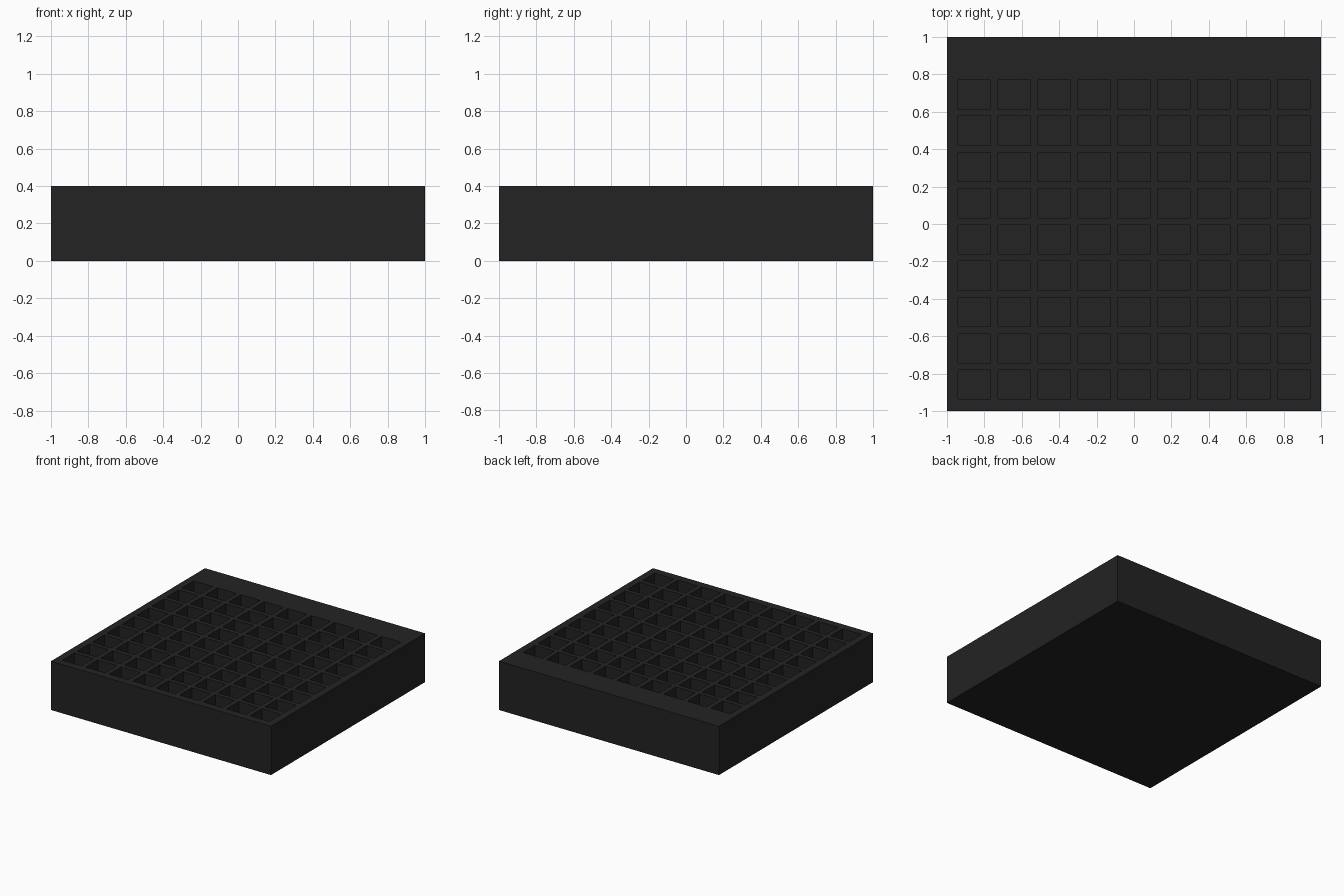
import bpy
import bmesh

if "Cube" in bpy.data.objects:
    bpy.data.objects.remove(bpy.data.objects["Cube"])

HEIGHT = 0.4        # outer height of the tray
DEPTH = 0.36        # pocket depth
COUNT = 9           # pockets per side


def cuts(first, pitch, size):
    """Grid lines along one axis: outer edge, both sides of each pocket, outer edge."""
    lines = [-1.0]
    for i in range(COUNT):
        lines += [first + pitch * i, first + pitch * i + size]
    return lines + [1.0]


xs = cuts(-0.94, 0.2133, 0.1736)
ys = cuts(-0.936, 0.1938, 0.156)   # leaves a wider rim at the back

black = bpy.data.materials.new("matte black")
black.diffuse_color = (0.0168, 0.0168, 0.0168, 1.0)
black.use_nodes = True
black.node_tree.nodes["Principled BSDF"].inputs["Base Color"].default_value = black.diffuse_color

bm = bmesh.new()

# Top surface divided into rim, ribs and pocket openings
grid = [[bm.verts.new((x, y, HEIGHT)) for x in xs] for y in ys]
pockets = []
for j in range(len(ys) - 1):
    for i in range(len(xs) - 1):
        face = bm.faces.new((grid[j][i], grid[j][i + 1],
                             grid[j + 1][i + 1], grid[j + 1][i]))
        if i % 2 and j % 2:
            pockets.append(face)
bm.normal_update()

# Outer walls and closed base
rim = [e for e in bm.edges if e.is_boundary]
walls = bmesh.ops.extrude_edge_only(bm, edges=rim)["geom"]
for v in walls:
    if isinstance(v, bmesh.types.BMVert):
        v.co.z = 0.0
bmesh.ops.contextual_create(
    bm, geom=[e for e in walls if isinstance(e, bmesh.types.BMEdge)])

# Sink the pockets
bmesh.ops.recalc_face_normals(bm, faces=bm.faces[:])
bmesh.ops.inset_individual(bm, faces=pockets, thickness=0.0, depth=-DEPTH)

mesh = bpy.data.meshes.new("pocket_tray")
bm.to_mesh(mesh)
bm.free()
mesh.materials.append(black)
tray = bpy.data.objects.new("pocket_tray", mesh)
bpy.context.collection.objects.link(tray)
